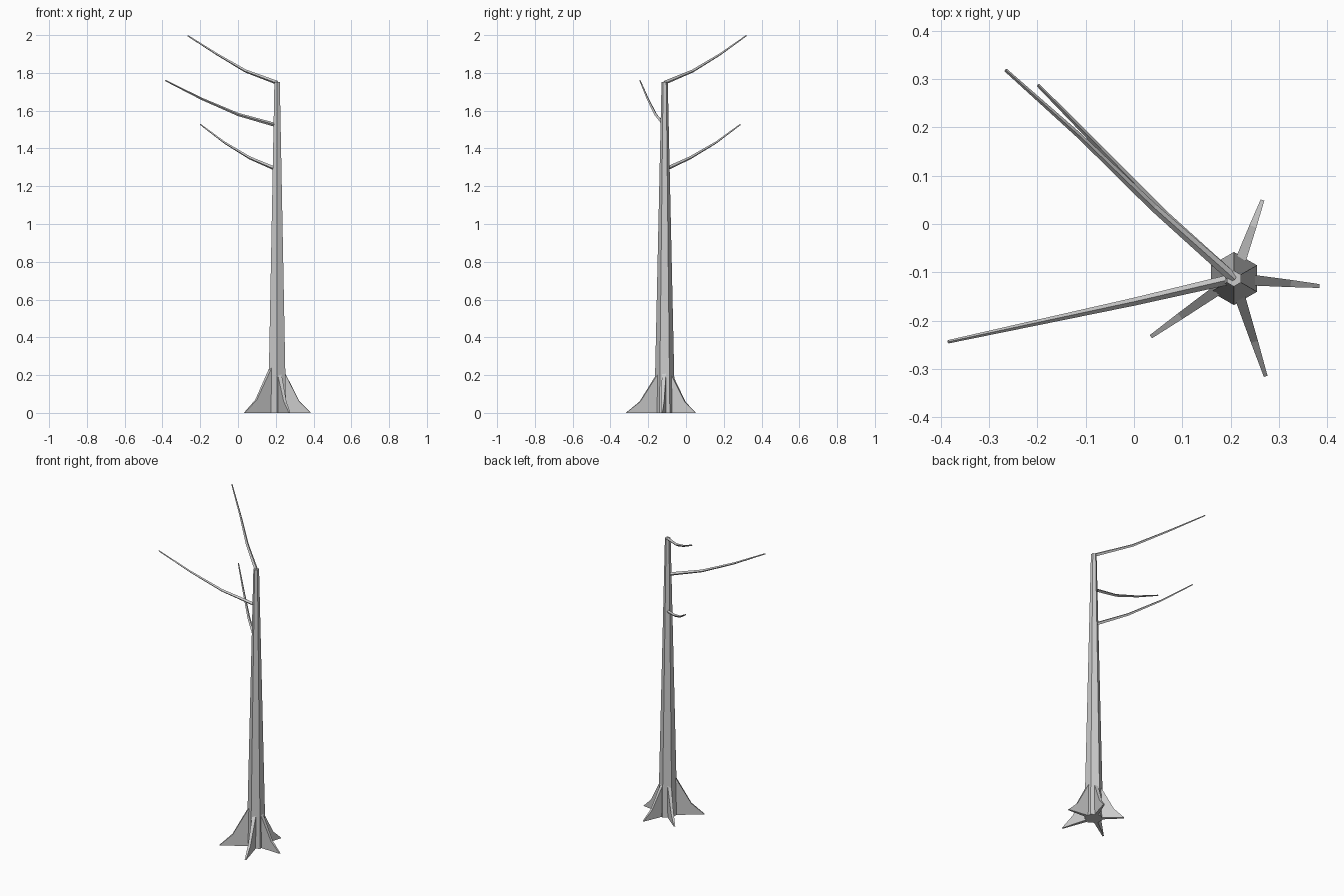
import bpy, bmesh, math
from mathutils import Vector

if "Cube" in bpy.data.objects:
    bpy.data.objects.remove(bpy.data.objects["Cube"])

CX, CY = 0.207, -0.113


def finish(name, bm):
    bmesh.ops.recalc_face_normals(bm, faces=bm.faces)
    me = bpy.data.meshes.new(name)
    bm.to_mesh(me)
    bm.free()
    ob = bpy.data.objects.new(name, me)
    bpy.context.collection.objects.link(ob)
    return ob


def loft(name, rings):
    """Skin equal-sized rings of points and cap both ends."""
    bm = bmesh.new()
    vs = [[bm.verts.new(p) for p in ring] for ring in rings]
    n = len(vs[0])
    for a, b in zip(vs, vs[1:]):
        for i in range(n):
            j = (i + 1) % n
            bm.faces.new((a[i], a[j], b[j], b[i]))
    bm.faces.new(vs[0])
    bm.faces.new(vs[-1])
    return finish(name, bm)


def trunk():
    rings = []
    for z, r in ((0, 0.055), (1.753, 0.0165)):
        rings.append([(CX + r * math.cos(a), CY + r * math.sin(a), z)
                      for a in (math.radians(30 + 60 * i) for i in range(6))])
    loft("trunk", rings)


def root(name, angle, length, height):
    # thin concave blade, narrowing towards its tip
    a = math.radians(angle)
    d = Vector((math.cos(a), math.sin(a), 0))
    s = Vector((-d.y, d.x, 0))
    base = Vector((CX, CY, 0))
    # distance out, top height, half width
    profile = ((0.02, height + 0.035, 0.011), (0.042, height, 0.011),
               (0.042 + (length - 0.042) * 0.56, height * 0.29, 0.0075),
               (length, 0.002, 0.004))
    rings = []
    for r, z, w in profile:
        p = base + d * r
        up = Vector((0, 0, z))
        rings.append([p - s * w, p + s * w, p + s * w + up, p - s * w + up])
    loft(name, rings)


def branch(name, points, r0=0.0105, r1=0.0035):
    # tapering four-sided limb along a rising path
    pts = [Vector(p) for p in points]
    side = (pts[-1] - pts[0]).cross(Vector((0, 0, 1))).normalized()
    rings = []
    for i, p in enumerate(pts):
        t = (pts[min(i + 1, len(pts) - 1)] - pts[max(i - 1, 0)]).normalized()
        up = side.cross(t)
        r = r0 + (r1 - r0) * i / (len(pts) - 1)
        rings.append([p + side * r, p + up * r, p - side * r, p - up * r])
    loft(name, rings)


trunk()

# Buttress roots
for i, (ang, ln, h) in enumerate(((70, 0.173, 0.20), (-5, 0.178, 0.21),
                                  (-72, 0.213, 0.205), (215, 0.21, 0.24),
                                  (138, 0.175, 0.20))):
    root(f"root_{i + 1}", ang, ln, h)

# Bare branches
branch("branch_top", ((CX, CY, 1.748), (0.04, 0.035, 1.81),
                      (-0.11, 0.18, 1.898), (-0.266, 0.319, 1.997)))
branch("branch_middle", ((CX, CY, 1.522), (0.0, -0.161, 1.58),
                         (-0.195, -0.203, 1.664), (-0.385, -0.244, 1.76)))
branch("branch_low", ((CX, CY, 1.288), (0.062, 0.021, 1.35),
                      (-0.07, 0.157, 1.43), (-0.199, 0.288, 1.527)))
